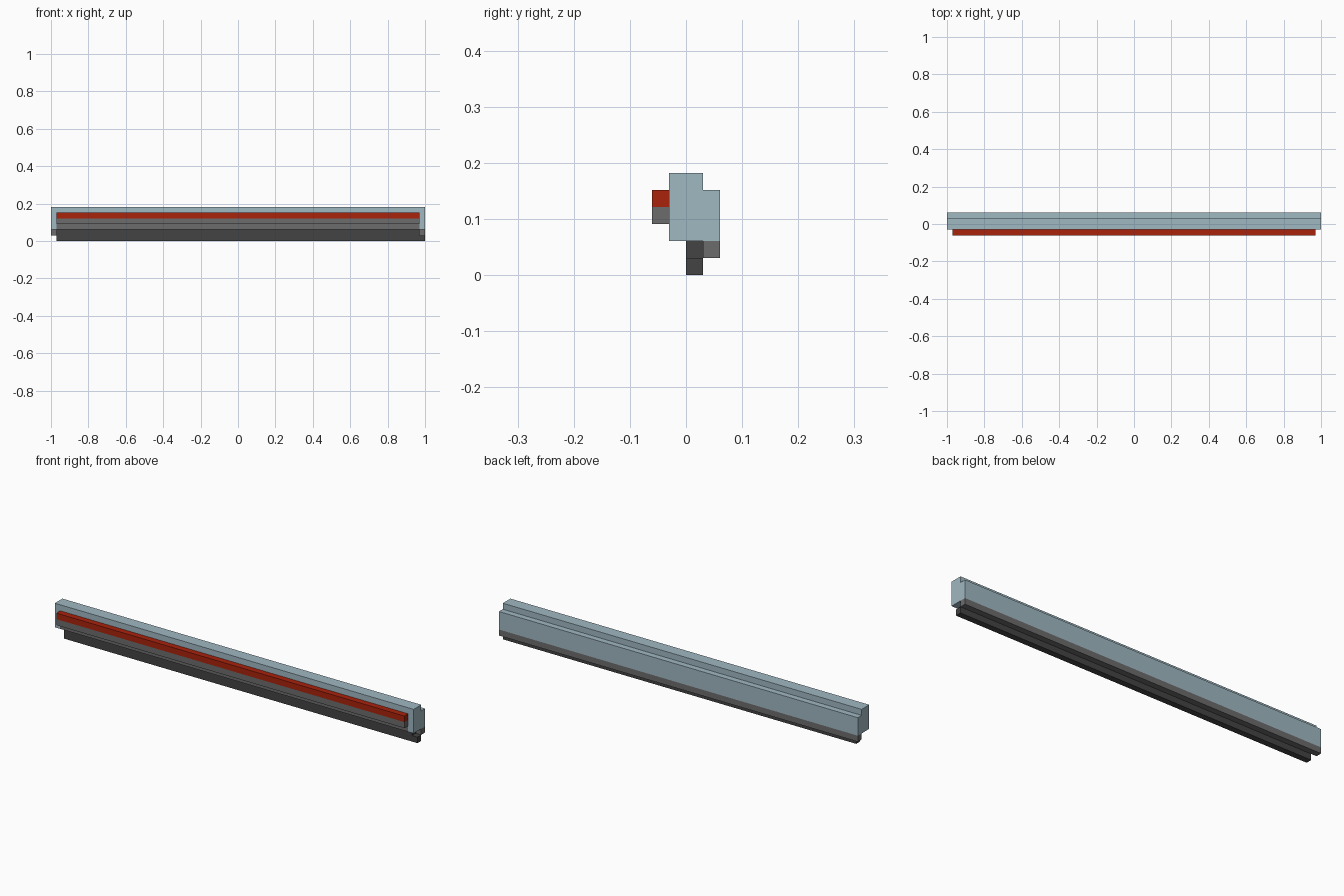
import bpy

if "Cube" in bpy.data.objects:
    bpy.data.objects.remove(bpy.data.objects["Cube"], do_unlink=True)

U = 2 / 66  # grid unit: the bar is 66 units long


def material(name, srgb):
    col = [(c / 255 / 12.92) if c < 11 else ((c / 255 + 0.055) / 1.055) ** 2.4 for c in srgb] + [1]
    m = bpy.data.materials.new(name)
    m.use_nodes = True
    m.diffuse_color = col
    m.node_tree.nodes["Principled BSDF"].inputs["Base Color"].default_value = col
    return m


BLUE = material("pale blue", (160, 184, 194))
RED = material("red", (170, 34, 12))
GREY = material("mid grey", (108, 108, 108))
DARK = material("dark grey", (68, 68, 68))


def prism(name, mat, x0, x1, profile):
    """Extrude a (y, z) profile along x, all in grid units."""
    n = len(profile)
    verts = [(x * U, y * U, z * U) for x in (x0, x1) for y, z in profile]
    faces = [tuple(reversed(range(n))), tuple(range(n, 2 * n))]
    faces += [(i, (i + 1) % n, n + (i + 1) % n, n + i) for i in range(n)]
    mesh = bpy.data.meshes.new(name)
    mesh.from_pydata(verts, [], faces)
    mesh.materials.append(mat)
    obj = bpy.data.objects.new(name, mesh)
    bpy.context.collection.objects.link(obj)
    return obj


def bar(name, mat, x0, x1, y0, y1, z0, z1):
    return prism(name, mat, x0, x1, [(y0, z0), (y1, z0), (y1, z1), (y0, z1)])


# Stepped housing, with a grey lower row let into its front
prism("housing", BLUE, -33, 33,
      [(0, 2), (2, 2), (2, 5), (1, 5), (1, 6), (-1, 6), (-1, 3), (0, 3)])
bar("front_lower_row", GREY, -32, 32, -1, 0, 2, 3)
for name, x in (("right_end_cap", -33), ("left_end_cap", 32)):
    bar(name, BLUE, x, x + 1, -1, 0, 2, 3)

# Front strip and its backing
bar("front_strip", RED, -32, 32, -2, -1, 4, 5)
bar("strip_backing", GREY, -32, 32, -2, -1, 3, 4)

# Back rail and underside rail
bar("back_rail", GREY, -33, 33, 1, 2, 1, 2)
bar("bottom_rail_upper", DARK, -32, 32, 0, 1, 1, 2)
bar("bottom_rail_lower", DARK, -32, 33, 0, 1, 0, 1)
